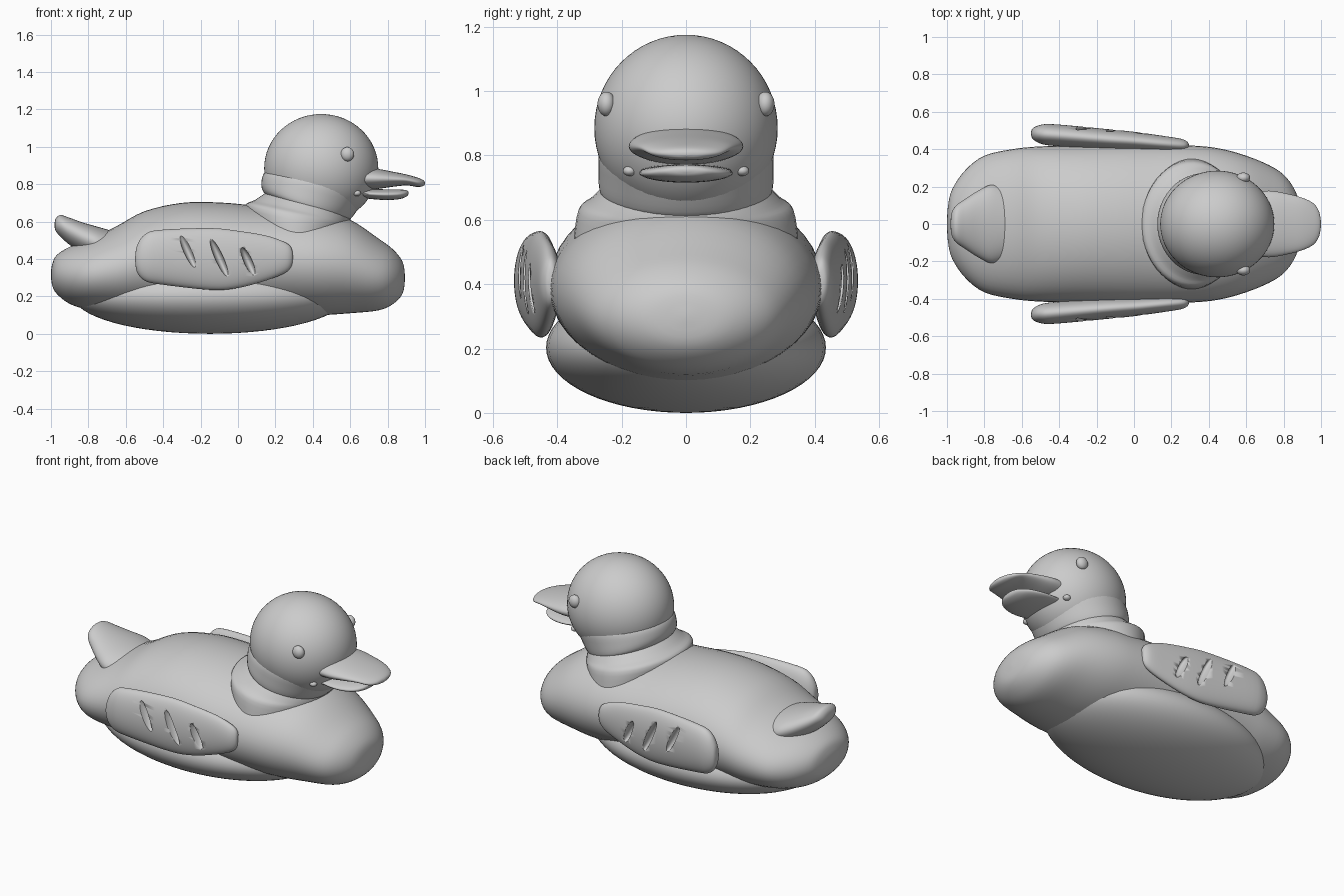
import bpy
import bmesh
from math import cos, sin, pi, radians
from mathutils import Vector

if "Cube" in bpy.data.objects:
    bpy.data.objects.remove(bpy.data.objects["Cube"], do_unlink=True)

grey = bpy.data.materials.new("plain_grey")
grey.use_nodes = True
grey.diffuse_color = (0.6, 0.6, 0.6, 1)
grey.node_tree.nodes["Principled BSDF"].inputs["Base Color"].default_value = (0.6, 0.6, 0.6, 1)


def smooth_rows(rows, steps):
    """Run a smooth curve through every column of the rows."""
    rows = [Vector(r) for r in rows]
    out = []
    for i in range(len(rows) - 1):
        a, b = rows[i], rows[i + 1]
        before = rows[i - 1] if i else a
        after = rows[i + 2] if i + 2 < len(rows) else b
        for k in range(steps):
            t = k / steps
            out.append(a + t / 2 * ((b - before) + t * (2 * before - 5 * a + 4 * b - after
                                                       + t * (3 * a - before - 3 * b + after))))
    return out + [rows[-1]]


def loft(name, rows, steps=4, sides=48, side=1):
    """Skin ellipses: (top x, top z, bottom x, bottom z, half width, y)."""
    bm = bmesh.new()
    rings = []
    for x1, z1, x2, z2, half, y in smooth_rows(rows, steps):
        ring = []
        for i in range(sides):
            a = 2 * pi * i / sides
            f = (1 + cos(a)) / 2
            ring.append(bm.verts.new((x2 + (x1 - x2) * f, side * (y + half * sin(a)),
                                      z2 + (z1 - z2) * f)))
        rings.append(ring)
    for r, s in zip(rings, rings[1:]):
        for i in range(sides):
            j = (i + 1) % sides
            bm.faces.new((r[i], r[j], s[j], s[i]))
    bm.faces.new(rings[0])
    bm.faces.new(rings[-1])
    bmesh.ops.recalc_face_normals(bm, faces=bm.faces)
    mesh = bpy.data.meshes.new(name)
    bm.to_mesh(mesh)
    bm.free()
    obj = bpy.data.objects.new(name, mesh)
    bpy.context.collection.objects.link(obj)
    return finish(obj)


def upright(rows):
    """Turn (x, top, bottom, half width, y) into vertical loft rows."""
    return [(r[0], r[1], r[0], r[2], r[3], r[4] if len(r) > 4 else 0) for r in rows]


def ball(name, place, radii, tilt=0, detail=32):
    bpy.ops.mesh.primitive_uv_sphere_add(segments=detail * 2, ring_count=detail,
                                         location=place, rotation=(0, tilt, 0))
    obj = bpy.context.object
    obj.name = name
    obj.scale = radii
    return finish(obj)


def finish(obj):
    obj.data.materials.append(grey)
    bpy.ops.object.select_all(action='DESELECT')
    obj.select_set(True)
    bpy.context.view_layer.objects.active = obj
    bpy.ops.object.shade_smooth_by_angle(angle=radians(40))
    return obj


# Body and belly
loft("body", upright([
    (-1, .33, .31, .01), (-.994, .37, .26, .1), (-.97, .42, .215, .19),
    (-.9, .465, .16, .29), (-.8, .505, .13, .365), (-.65, .575, .11, .4),
    (-.5, .655, .105, .415), (-.3, .7, .1, .42), (-.1, .702, .1, .425),
    (.1, .685, .1, .425), (.3, .67, .1, .42), (.45, .655, .1, .405),
    (.6, .61, .11, .365), (.75, .51, .125, .3), (.83, .45, .16, .23),
    (.88, .385, .215, .13), (.893, .31, .29, .01)]))
ball("belly", (-.15, 0, .203), (.73, .435, .203))

# Tail
loft("tail", upright([
    (-.69, .555, .4, .19), (-.76, .575, .4, .21), (-.83, .595, .43, .18),
    (-.9, .62, .475, .135), (-.95, .635, .52, .1), (-.975, .615, .55, .06),
    (-.981, .585, .575, .01)]))

# Neck with a rolled collar, and the head
loft("neck", [
    (.06, .58, .56, .48, .35, 0), (.04, .685, .59, .57, .335, 0),
    (.09, .715, .6, .6, .3, 0), (.15, .755, .6, .635, .262, 0)])
loft("collar", [
    (.15, .74, .57, .61, .25, 0), (.13, .77, .6, .612, .268, 0),
    (.125, .81, .65, .68, .272, 0), (.14, .86, .7, .77, .268, 0),
    (.19, .9, .68, .84, .23, 0)])
ball("head", (.445, 0, .885), (.305, .285, .29))

# Bill
loft("upper_bill", upright([
    (.6, .895, .77, .165), (.72, .886, .772, .178), (.82, .868, .785, .162),
    (.9, .852, .793, .14), (.96, .835, .785, .11), (.99, .822, .79, .065),
    (1, .81, .8, .01)]))
loft("lower_bill", upright([
    (.6, .775, .735, .135), (.75, .773, .717, .145), (.85, .772, .718, .12),
    (.9, .768, .733, .07), (.912, .758, .75, .01)]))

wing_rows = upright([
    (-.55, .41, .39, .01, .485), (-.54, .47, .33, .03, .483), (-.5, .53, .285, .05, .48),
    (-.42, .555, .265, .058, .475), (-.15, .565, .235, .055, .453), (0, .55, .245, .05, .443),
    (.15, .525, .285, .042, .43), (.25, .49, .325, .034, .422), (.285, .46, .36, .02, .42),
    (.293, .42, .4, .008, .418)])

for label, side in (("left", 1), ("right", -1)):
    # Eyes and bill corners
    ball(label + "_eye", (.585, side * .247, .96), (.036, .028, .038), detail=16)
    ball(label + "_bill_corner", (.635, side * .175, .752), (.022, .021, .016), detail=12)

    # Wing with three slanted feather grooves
    wing = loft(label + "_wing", wing_rows, side=side)
    for x, y, z, length in ((-.27, .53, .445, .106), (-.1, .507, .405, .114), (.055, .487, .385, .083)):
        cutter = ball(label + "_groove_cutter", (x, side * y, z), (.022, .045, length),
                      tilt=-.42, detail=12)
        cutter.hide_render = True
        cutter.hide_set(True)
        cut = wing.modifiers.new("groove", 'BOOLEAN')
        cut.operation = 'DIFFERENCE'
        cut.solver = 'EXACT'
        cut.object = cutter
